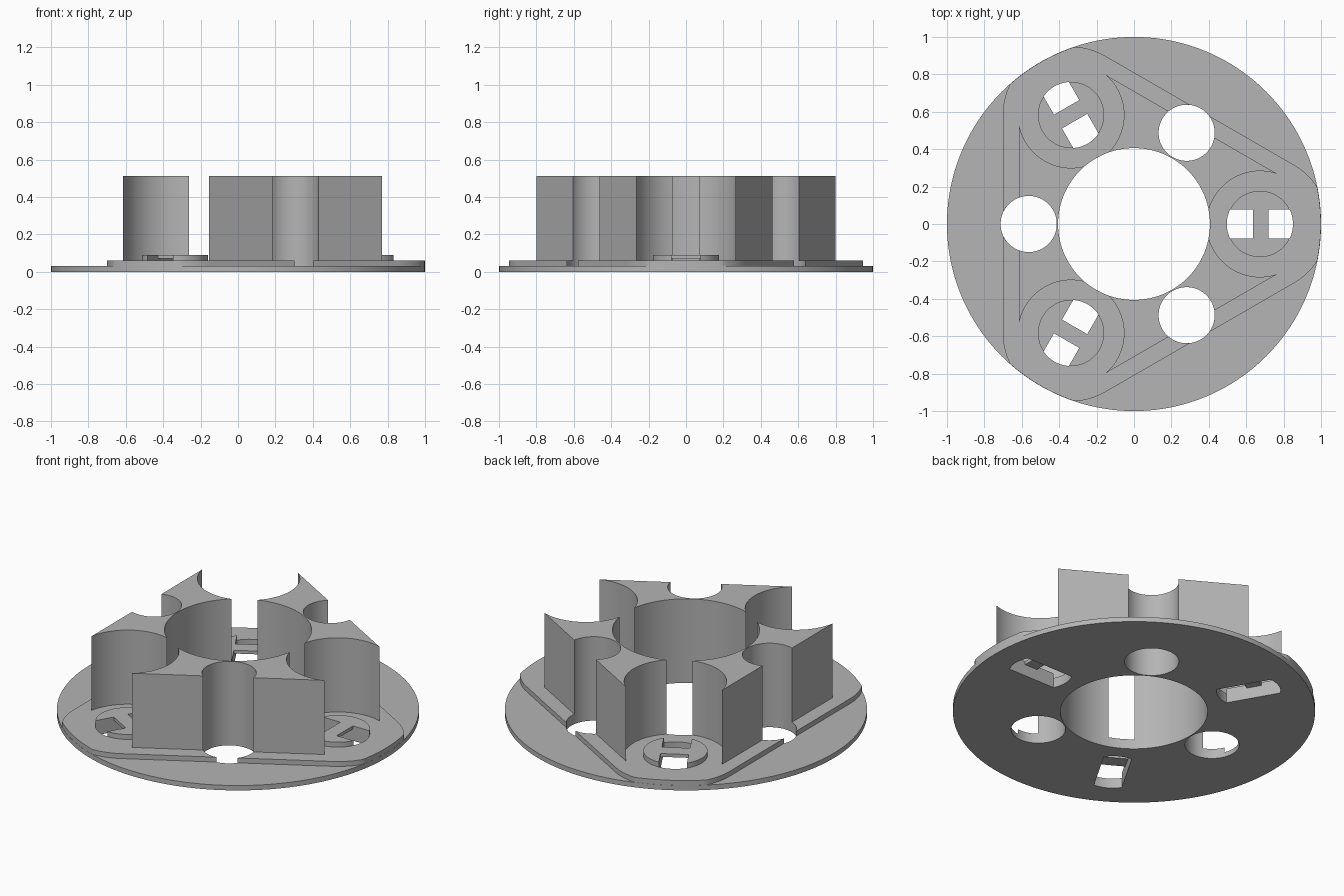
import bpy, bmesh
from math import cos, sin, radians, asin, degrees
from mathutils import Vector, Matrix

cube = bpy.data.objects.get("Cube")
if cube:
    bpy.data.objects.remove(cube, do_unlink=True)

grey = bpy.data.materials.new("plain_grey")
grey.use_nodes = True
colour = (0.46, 0.46, 0.46, 1)
grey.diffuse_color = colour
grey.node_tree.nodes["Principled BSDF"].inputs["Base Color"].default_value = colour

# Shared dimensions
BASE_TOP, PLATE_TOP, BOSS_TOP, BRIDGE_LOW, BLOCK_TOP = 0.03, 0.06, 0.09, 0.07, 0.512
POCKET_X, POCKET_R, BOSS_R, SLOT_HALF = 0.673, 0.283, 0.177, 0.078
BORE_R, HOLE_X, HOLE_R = 0.406, 0.563, 0.15
CORNERS = (0, 120, 240)
LOW, HIGH = -0.1, 0.8


def arc(cx, r, start, end, steps):
    """Points of an arc centred on the x axis."""
    angles = [radians(start + (end - start) * i / steps) for i in range(steps + 1)]
    return [Vector((cx + r * cos(a), r * sin(a))) for a in angles]


def circle(cx, r, steps=96):
    return arc(cx, r, 0, 360, steps)[:-1]


def rect(x0, x1, half):
    return [Vector(p) for p in ((x0, -half), (x1, -half), (x1, half), (x0, half))]


def turn(points, angle):
    return [Matrix.Rotation(radians(angle), 2) @ p for p in points]


def prism(name, points, z0, z1):
    """Extrude a counter-clockwise outline from z0 to z1."""
    bm = bmesh.new()
    face = bm.faces.new([bm.verts.new((p.x, p.y, z0)) for p in points])
    top = bmesh.ops.extrude_face_region(bm, geom=[face])["geom"]
    verts = [v for v in top if isinstance(v, bmesh.types.BMVert)]
    bmesh.ops.translate(bm, verts=verts, vec=(0, 0, z1 - z0))
    bmesh.ops.recalc_face_normals(bm, faces=bm.faces)
    mesh = bpy.data.meshes.new(name)
    bm.to_mesh(mesh)
    bm.free()
    mesh.materials.append(grey)
    obj = bpy.data.objects.new(name, mesh)
    bpy.context.collection.objects.link(obj)
    return obj


def select(obj):
    bpy.ops.object.select_all(action="DESELECT")
    obj.select_set(True)
    bpy.context.view_layer.objects.active = obj


def cut(obj, points, z0=LOW, z1=HIGH):
    """Subtract an extruded outline from a part."""
    cutter = prism("cutter", points, z0, z1)
    cutter.hide_render = True
    mod = obj.modifiers.new("cut", "BOOLEAN")
    mod.operation, mod.solver, mod.object = "DIFFERENCE", "EXACT", cutter
    select(obj)
    bpy.ops.object.modifier_apply(modifier=mod.name)
    bpy.data.objects.remove(cutter, do_unlink=True)


def cut_bore_and_holes(obj):
    cut(obj, circle(0, BORE_R, 128))
    for a in CORNERS:
        cut(obj, turn(circle(HOLE_X, HOLE_R), a + 60))


# Round-ended slot that passes through the two lower layers
swing = degrees(asin(SLOT_HALF / BOSS_R))
slot = (arc(POCKET_X, BOSS_R, -swing, swing, 10)
        + arc(POCKET_X, BOSS_R, 180 - swing, 180 + swing, 10))

# Round base and the rounded triangular plate on it
base = prism("base_disc", circle(0, 1, 160), 0, BASE_TOP)
outline = []
for a in CORNERS:
    for p in turn(arc(POCKET_X, 0.365, -60, 60, 40), a):
        outline.append(p * min(1, 0.999 / p.length))
plate = prism("triangular_plate", outline, BASE_TOP, PLATE_TOP)
for part in (base, plate):
    cut_bore_and_holes(part)
    for a in CORNERS:
        cut(part, turn(slot, a))

# Tall triangular hub, scooped at the corners
tip_x = 0.79
tip_y = (0.615 - tip_x * cos(radians(60))) / sin(radians(60))
tip = [Vector((tip_x, -tip_y)), Vector((tip_x, tip_y))]
hub = prism("hub_block", [p for a in CORNERS for p in turn(tip, a)], PLATE_TOP, BLOCK_TOP)
cut_bore_and_holes(hub)
for a in CORNERS:
    cut(hub, turn(circle(POCKET_X, POCKET_R), a))

# Corner bosses, each slotted under a thin bridge
bosses = []
for i, a in enumerate(CORNERS):
    boss = prism(f"corner_boss_{i + 1}", turn(circle(POCKET_X, BOSS_R), a), PLATE_TOP, BOSS_TOP)
    cut(boss, turn(rect(0.4, 0.95, SLOT_HALF), a), LOW, BRIDGE_LOW)
    cut(boss, turn(rect(0.4, 0.635, SLOT_HALF), a))
    cut(boss, turn(rect(0.72, 0.95, SLOT_HALF), a))
    bosses.append(boss)

for part in [base, plate, hub] + bosses:
    select(part)
    bpy.ops.object.shade_smooth_by_angle(angle=radians(25))
